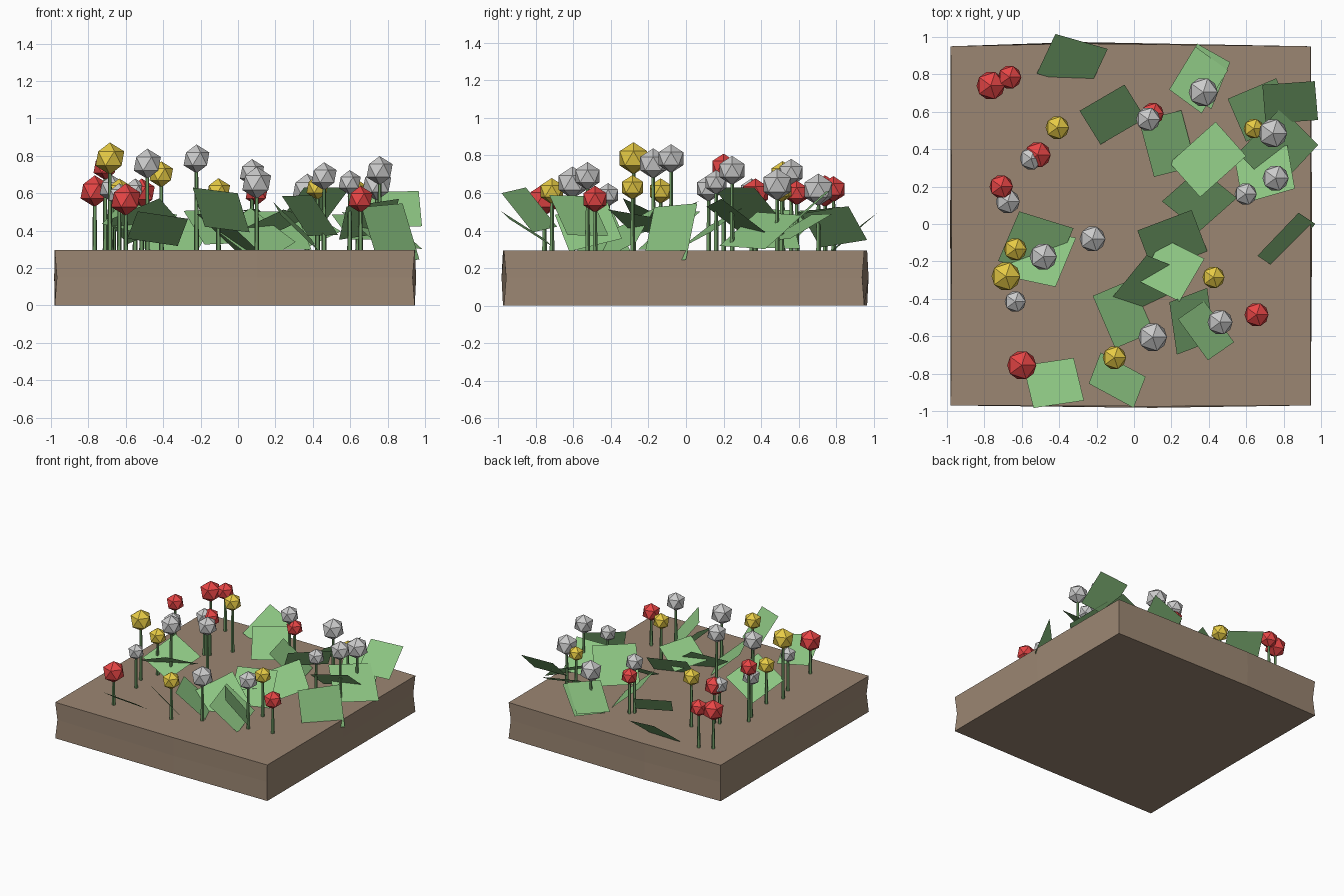
import bpy, bmesh
from mathutils import Vector, Matrix

TOP = 0.295


def material(name, rgb):
    m = bpy.data.materials.new(name)
    m.diffuse_color = (*rgb, 1)
    return m


def finish(bm, name, mat=None):
    me = bpy.data.meshes.new(name)
    bm.to_mesh(me)
    bm.free()
    ob = bpy.data.objects.new(name, me)
    bpy.context.collection.objects.link(ob)
    if mat:
        me.materials.append(mat)
    return ob


brown = material("soil", (0.33, 0.24, 0.17))
green = material("leaf_green", (0.26, 0.55, 0.22))
stem_green = material("stem_green", (0.16, 0.33, 0.13))
red = material("red_petals", (0.8, 0.06, 0.06))
yellow = material("yellow_petals", (0.8, 0.6, 0.06))

# Soil block: stacked eight-point rings with slightly uneven sides
bm = bmesh.new()
layers = [(0.0, 0.0, 0.0), (0.15, -0.012, 0.008), (TOP, 0.0, 0.0)]
outline = [(-0.98, -0.97), (0.1, -0.975), (0.945, -0.97), (0.945, 0.0),
           (0.945, 0.95), (-0.3, 0.965), (-0.98, 0.95), (-0.975, 0.0)]
rings = []
for z, corner, middle in layers:
    ring = []
    for i, (x, y) in enumerate(outline):
        k = 1 + (middle if i % 2 else corner)
        ring.append(bm.verts.new((x * k, y * k, z)))
    rings.append(ring)
for lo, hi in zip(rings, rings[1:]):
    for i in range(8):
        j = (i + 1) % 8
        bm.faces.new((lo[i], lo[j], hi[j], hi[i]))
bm.faces.new(rings[-1])
bm.faces.new(rings[0][::-1])
finish(bm, "soil_block", brown)

# Flowers: x, y, height of bloom centre, bloom radius
flowers = {
    "red": (red, [
        (-.766, .74, .61, .085), (-.665, .785, .62, .07), (.10, .59, .60, .066),
        (-.515, .37, .60, .078), (-.71, .20, .74, .07), (-.60, -.755, .565, .087),
        (.655, -.485, .567, .072)]),
    "yellow": (yellow, [
        (-.41, .515, .70, .07), (.64, .51, .61, .06), (-.635, -.135, .61, .068),
        (-.685, -.28, .785, .086), (.425, -.285, .63, .066), (-.105, -.715, .61, .07)]),
    "grey": (None, [
        (.37, .705, .617, .087), (.075, .56, .71, .072), (.742, .485, .645, .086),
        (.757, .245, .72, .078), (.597, .16, .657, .066), (-.675, .12, .625, .072),
        (-.55, .35, .61, .068), (-.485, -.175, .757, .081), (-.222, -.08, .783, .077),
        (-.635, -.415, .59, .063), (.10, -.605, .655, .086), (.46, -.525, .69, .075)]),
}
stems = bmesh.new()
for colour, (mat, spots) in flowers.items():
    bm = bmesh.new()
    for x, y, z, r in spots:
        bmesh.ops.create_icosphere(bm, subdivisions=1, radius=r,
                                   matrix=Matrix.Translation((x, y, z)))
        h = z - TOP + 0.01
        bmesh.ops.create_cone(stems, cap_ends=True, segments=5, radius1=0.014,
                              radius2=0.009, depth=h,
                              matrix=Matrix.Translation((x, y, z - h / 2)))
    finish(bm, colour + "_blooms", mat)
finish(stems, "flower_stems", stem_green)

# Leaves: centre x, y, z; half edge seen from above; slope along x and y
back_leaves = [
    (-.33, .87, .37, .14, -.04, .03, .85),
    (-.115, .585, .42, .12, .07, -.4, .75),
    (.345, .77, .43, .07, .115, .72, -.31),
    (.375, .79, .42, .05, .125, .9, -.2),
    (.18, .43, .41, .04, -.15, -.85, -.25),
    (.395, .345, .52, .123, .11, .6, -.67),
    (.35, .13, .41, .1, -.08, -.1, .65),
    (.835, .65, .515, .14, .01, -.05, .9),
    (.68, .61, .42, .13, .055, -.2, .5),
    (.70, .265, .46, .14, .04, .35, -.7),
    (.77, .40, .40, .1, -.1, -.5, .4),
]
front_leaves = [
    (.205, -.09, .40, .145, .055, -.3, .8),
    (.20, -.245, .44, .11, -.055, .3, -.35),
    (.095, -.33, .37, .12, -.05, -.4, .85),
    (-.055, -.48, .39, .06, -.14, -.8, -.35),
    (-.43, -.85, .41, .135, .02, -.05, -.65),
    (-.09, -.835, .51, .12, -.065, -.667, -1.0),
    (-.525, -.11, .46, .145, -.045, -.1, .5),
    (-.505, -.175, .45, .14, -.03, .3, -.6),
    (.815, -.085, .385, .11, .115, -2, 2),
    (.31, -.52, .42, .02, -.14, -1, .1),
    (.385, -.57, .48, .08, -.11, -1, -.75),
]


def leaf(bm, x, y, z, ax, ay, gx, gy):
    c = Vector((x, y, z))
    a = Vector((ax, ay, gx * ax + gy * ay))
    b = Vector((-gx, -gy, 1)).normalized().cross(a)
    bm.faces.new([bm.verts.new(c + s * a + t * b)
                  for s, t in ((-1, -1), (1, -1), (1, 1), (-1, 1))])


bm = bmesh.new()
for row in back_leaves + front_leaves:
    leaf(bm, *row)
finish(bm, "leaves", green)
